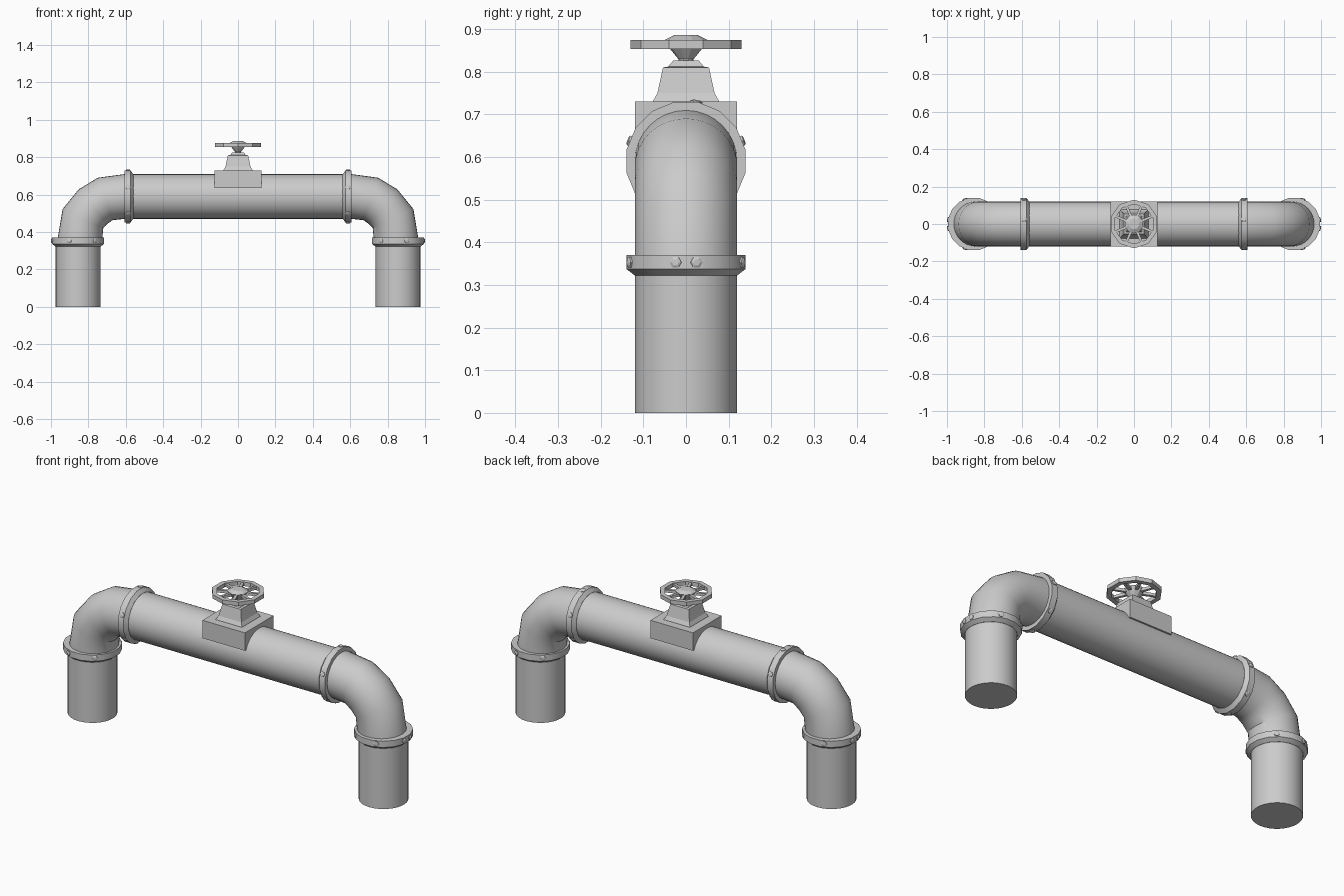
import bpy, bmesh
from math import pi, sin, cos, radians, sqrt
from mathutils import Vector

cube = bpy.data.objects.get("Cube")
if cube:
    bpy.data.objects.remove(cube, do_unlink=True)

grey = bpy.data.materials.new("pipe grey")
grey.use_nodes = True
COLOR = (0.6, 0.6, 0.6, 1)
grey.diffuse_color = COLOR
grey.node_tree.nodes["Principled BSDF"].inputs["Base Color"].default_value = COLOR

X, Y, Z = Vector((1, 0, 0)), Vector((0, 1, 0)), Vector((0, 0, 1))
R, LEG_X, AXIS_Z = 0.12, 0.855, 0.59


def add_loft(bm, frames, sides, phase=0.0, closed=False):
    """Skin rings given as (centre, direction, radius)."""
    rings = []
    for centre, d, r in frames:
        d = Vector(d).normalized()
        side = X if abs(d.y) > 0.9 else Y
        u = (side - d * side.dot(d)).normalized()
        v = u.cross(d)
        rings.append([bm.verts.new(Vector(centre) + r * (u * cos(phase + 2 * pi * i / sides)
                      + v * sin(phase + 2 * pi * i / sides))) for i in range(sides)])
    pairs = list(zip(rings, rings[1:]))
    if closed:
        pairs.append((rings[-1], rings[0]))
    else:
        bm.faces.new(rings[0])
        bm.faces.new(rings[-1])
    for a, b in pairs:
        for i in range(sides):
            j = (i + 1) % sides
            bm.faces.new((a[i], a[j], b[j], b[i]))


def finish(name, bm, smooth=True):
    bmesh.ops.recalc_face_normals(bm, faces=bm.faces)
    mesh = bpy.data.meshes.new(name)
    bm.to_mesh(mesh)
    bm.free()
    mesh.materials.append(grey)
    ob = bpy.data.objects.new(name, mesh)
    bpy.context.collection.objects.link(ob)
    if smooth:
        bpy.ops.object.select_all(action='DESELECT')
        ob.select_set(True)
        bpy.context.view_layer.objects.active = ob
        bpy.ops.object.shade_smooth_by_angle(angle=radians(32))
    return ob


def loft(name, frames, sides, phase=0.0, closed=False, smooth=True):
    bm = bmesh.new()
    add_loft(bm, frames, sides, phase, closed)
    return finish(name, bm, smooth)


def bolts(name, centre, radials):
    """Hex bolt heads with a small domed cap on a collar's rim."""
    bm = bmesh.new()
    for d in radials:
        add_loft(bm, [(centre + d * 0.13, d, 0.014), (centre + d * 0.143, d, 0.014),
                      (centre + d * 0.146, d, 0.008)], 6)
    finish(name, bm, smooth=False)


# Straight horizontal pipe
loft("main_pipe", [((-0.6, 0, AXIS_Z), X, R), ((0.6, 0, AXIS_Z), X, R)], 32)

for s, side in ((1, "left"), (-1, "right")):
    # Upright leg
    loft(side + "_leg_pipe", [((s * LEG_X, 0, 0), Z, R), ((s * LEG_X, 0, 0.34), Z, R)], 32)

    # Elbow swept through a quarter turn
    path = [(0.59, 0.592, 0), (0.71, 0.577, 19), (0.775, 0.536, 40),
            (0.829, 0.472, 65), (0.847, 0.35, 90)]
    loft(side + "_elbow", [((s * x, 0, z), (s * cos(radians(a)), 0, -sin(radians(a))), R)
                           for x, z, a in path], 32)

    # Collars, tapered on the side facing the straight pipe
    profile = [(0, 0.122), (0.015, 0.142), (0.048, 0.142), (0.048, 0.115)]
    loft(side + "_leg_collar", [((s * LEG_X, 0, 0.322 + t), Z, r) for t, r in profile],
         16, pi / 16)
    loft(side + "_main_collar", [((s * (0.56 + t), 0, AXIS_Z), X, r) for t, r in profile],
         16, pi / 16)

    # Bolts around the collars
    around = [radians(m * a) for a in (10, 70, 130) for m in (1, -1)]
    bolts(side + "_leg_bolts", Vector((s * LEG_X, 0, 0.353)),
          [Vector((s * cos(a), sin(a), 0)) for a in around])
    around = [radians(a) for a in (20, 80, 160, 220, -40, -100)]
    bolts(side + "_main_bolts", Vector((s * 0.588, 0, AXIS_Z)),
          [Vector((0, cos(a), sin(a))) for a in around])

# Valve block saddling the pipe
bm = bmesh.new()
bmesh.ops.create_cube(bm, size=1)
for v in bm.verts:
    v.co = (v.co.x * 0.25, v.co.y * 0.24, 0.6825 + v.co.z * 0.095)
finish("valve_block", bm, smooth=False)

# Square tapered bonnet
bonnet = [(0.725, 0.078), (0.732, 0.077), (0.75, 0.067), (0.81, 0.054),
          (0.812, 0.042), (0.826, 0.03)]
loft("valve_bonnet", [((0, 0, z), Z, h * sqrt(2)) for z, h in bonnet], 4, pi / 4, smooth=False)

# Spindle flaring into the wheel hub
hub = [(0.82, 0.018), (0.83, 0.018), (0.853, 0.037), (0.875, 0.05), (0.886, 0.028)]
loft("wheel_hub", [((0, 0, z), Z, r) for z, r in hub], 10, smooth=False)

# Wheel rim
rim = [(0.854, 0.13), (0.875, 0.13), (0.875, 0.106), (0.854, 0.106)]
loft("wheel_rim", [((0, 0, z), Z, r) for z, r in rim], 10, closed=True, smooth=False)

# Wheel spokes
bm = bmesh.new()
for i in range(8):
    d = Vector((cos(pi * (i + 0.5) / 4), sin(pi * (i + 0.5) / 4), 0))
    add_loft(bm, [(d * 0.03 + Z * 0.865, d, 0.011), (d * 0.112 + Z * 0.865, d, 0.009)],
             4, pi / 4)
finish("wheel_spokes", bm, smooth=False)
